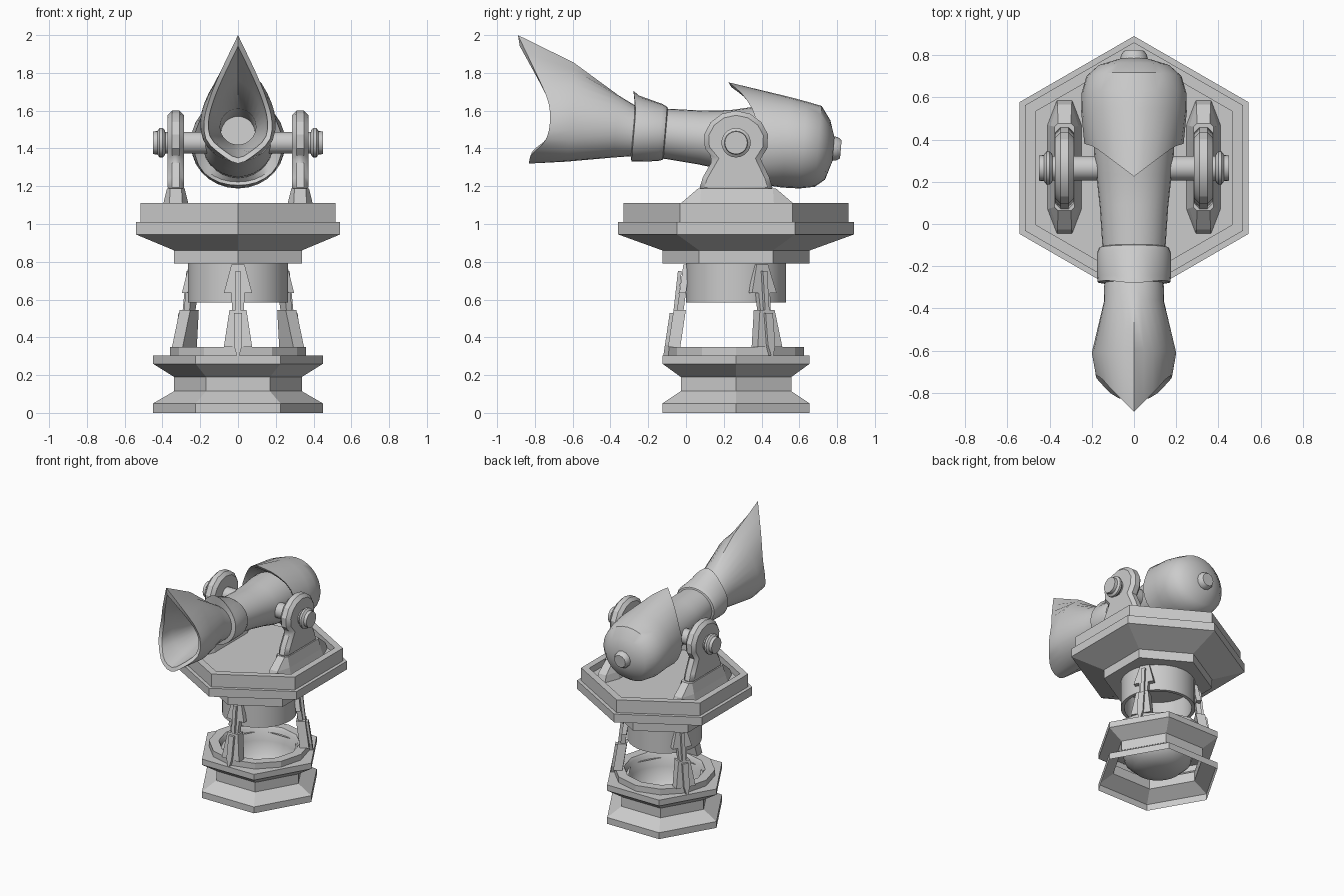
import bpy, bmesh
from math import sin, cos, pi, radians
from mathutils import Matrix, Vector

if "Cube" in bpy.data.objects:
    bpy.data.objects.remove(bpy.data.objects["Cube"])

CY = 0.265                      # pedestal centre in y
CENTRE = Matrix.Translation((0, CY, 0))


def finish(name, bm, smooth=None, bevel=0):
    bmesh.ops.remove_doubles(bm, verts=bm.verts, dist=1e-5)
    bmesh.ops.recalc_face_normals(bm, faces=bm.faces)
    me = bpy.data.meshes.new(name)
    bm.to_mesh(me)
    bm.free()
    ob = bpy.data.objects.new(name, me)
    bpy.context.collection.objects.link(ob)
    if bevel:
        m = ob.modifiers.new("bevel", 'BEVEL')
        m.width, m.segments, m.limit_method, m.angle_limit = bevel, 1, 'ANGLE', radians(60)
    if smooth:
        bpy.ops.object.select_all(action='DESELECT')
        ob.select_set(True)
        bpy.context.view_layer.objects.active = ob
        bpy.ops.object.shade_smooth_by_angle(angle=radians(smooth))
    return ob


def loft(name, rings, smooth=None, cap=(False, False), bevel=0):
    """Skin a list of equally long closed rings."""
    bm = bmesh.new()
    vs = [[bm.verts.new(p) for p in r] for r in rings]
    n = len(vs[0])
    for a, b in zip(vs, vs[1:]):
        for i in range(n):
            bm.faces.new((a[i], a[(i + 1) % n], b[(i + 1) % n], b[i]))
    if cap[0]:
        bm.faces.new(vs[0])
    if cap[1]:
        bm.faces.new(vs[-1])
    return finish(name, bm, smooth, bevel)


def lathe(name, profile, sides, mat=CENTRE, turn=0, smooth=None, cap=(False, False)):
    """Turn (radius, height) points; the first corner lies at angle turn."""
    rings = [[mat @ Vector((r * cos(turn + 2 * pi * i / sides),
                            r * sin(turn + 2 * pi * i / sides), h))
              for i in range(sides)] for r, h in profile]
    return loft(name, rings, smooth, cap)


# ---- pedestal ----
lathe("base", [(.45, 0), (.45, .05), (.338, .115), (.338, .19), (.45, .26),
               (.45, .305), (.29, .305)], 6)
lathe("base_ring", [(.36, .305), (.36, .35), (.29, .35)], 12)
lathe("base_cup", [(.29, .35), (.275, .33), (.262, .24), (.235, .15), (.17, .09), (.08, .065)],
      24, smooth=40, cap=(False, True))
lathe("swivel_drum", [(.265, .79), (.265, .585), (.24, .585), (.24, .77)], 32,
      smooth=40, cap=(False, True))
lathe("platform", [(.39, .79), (.39, .86), (.625, .945), (.625, 1.01), (.595, 1.01),
                   (.595, 1.11), (.537, 1.11), (.537, 1.06)], 6, turn=pi / 2, cap=(True, True))


# ---- three support struts ----
def strut_part(name, ang, half, r0, k, thick):
    """Mirrored (u, z) outline, leaning inward by k, placed around the drum."""
    outline = half + [(-u, z) for u, z in reversed(half)]
    rot = CENTRE @ Matrix.Rotation(ang, 4, 'Z')
    rings = [[rot @ Vector((r0 - k * (z - .35) - t, u, z)) for u, z in outline]
             for t in (0, thick)]
    loft(name, rings, cap=(True, True))


for n, deg in enumerate((-90, 30, 150)):
    a = radians(deg)
    strut_part(f"strut_foot_{n}", a, [(.075, .35), (.045, .545)], .36, .15, .065)
    strut_part(f"strut_head_{n}", a, [(.03, .5), (.035, .635), (.075, .635), (.035, .785)],
               .34, .14, .035)
    strut_part(f"strut_rod_{n}", a, [(.013, .5), (.013, .75)], .352, .11, .02)
    strut_part(f"strut_pin_{n}", a, [(.006, .30), (.022, .36), (.022, .53)], .378, .15, .03)

# ---- yoke brackets and axle ends ----
PIVOT_Z = 1.43
arch = [(.065, 1.17), (.09, 1.25), (.145, 1.345), (.10, 1.40)]
arch += [(CY + .175 * cos(t), PIVOT_Z + .17 * sin(t))
         for t in [radians(165 - 25 * i) for i in range(7)]]
arch += [(.43, 1.40), (.395, 1.345), (.44, 1.25), (.465, 1.17)]


def foot_ring(hx, hy, cx, cy, z, x0):
    q = [(hx, cy), (cx, hy), (-cx, hy), (-hx, cy), (-hx, -cy), (-cx, -hy), (cx, -hy), (hx, -cy)]
    return [(x0 + x, .27 + y, z) for x, y in q]


for s, side in ((-1, "left"), (1, "right")):
    loft(f"bracket_{side}", [[(s * x, y, z) for y, z in arch] for x in (.285, .373)],
         cap=(True, True), bevel=.024, smooth=25)
    loft(f"bracket_foot_{side}", [foot_ring(.08, .315, .036, .2, 1.06, s * .329),
                                  foot_ring(.066, .297, .034, .195, 1.11, s * .329),
                                  foot_ring(.047, .207, .03, .19, 1.187, s * .329)],
         cap=(True, True))
    m = Matrix.Translation((0, CY, PIVOT_Z)) @ Matrix.Rotation(s * pi / 2, 4, 'Y')
    lathe(f"axle_{side}", [(.058, .1), (.058, .385), (.07, .39), (.078, .4), (.078, .415),
                           (.062, .427), (.06, .45)], 20, m, smooth=35, cap=(True, True))

# ---- gun: rings of N * 2 points, index 0 at the top ----
N = 14


def oval(y, top, bot, rx, peak=0):
    """Ring square to the slightly raised barrel axis, with an optional top peak."""
    zc, rz = (top + bot) / 2, (top - bot) / 2
    out = []
    for i in range(2 * N):
        t = pi * i / N
        up = peak * max(0, cos(t)) ** 5
        out.append((rx * sin(t), y + .087 * rz * cos(t) - up * .35, zc + rz * cos(t) + up))
    return out


def shaped(keys):
    """Smooth ring through half-outline keys (x, y, z) running from top to bottom."""
    k = [Vector(p) for p in keys]
    ext = [k[0] * 2 - k[1]] + k + [Vector((-k[-2].x, k[-2].y, k[-2].z))]
    half = []
    for i in range(N + 1):
        f = i / N * (len(k) - 1)
        j = min(int(f), len(k) - 2)
        t = f - j
        a, b, c, d = ext[j:j + 4]
        half.append(.5 * (2 * b + (c - a) * t + (2 * a - 5 * b + 4 * c - d) * t ** 2
                          + (3 * b - a - 3 * c + d) * t ** 3))
    return half + [Vector((-p.x, p.y, p.z)) for p in half[-2:0:-1]]


def shrink(ring, f, centre, dy=0):
    c = Vector(centre)
    return [Vector((c.x + (p.x - c.x) * f, p.y + dy, c.z + (p.z - c.z) * f)) for p in ring]


# barrel between collar and breech
loft("barrel", [oval(-.25, 1.61, 1.36, .13), oval(-.10, 1.61, 1.345, .15),
                oval(.08, 1.60, 1.315, .162), oval(.22, 1.603, 1.285, .177),
                oval(.34, 1.62, 1.25, .19), oval(.5, 1.62, 1.24, .19)],
     smooth=40, cap=(False, True))

# collar with a small raised peak
loft("collar", [oval(-.105, 1.605, 1.35, .14), oval(-.112, 1.62, 1.34, .165),
                oval(-.137, 1.635, 1.333, .175), oval(-.25, 1.645, 1.33, .175, .035),
                oval(-.275, 1.655, 1.33, .172, .05), oval(-.28, 1.62, 1.36, .14)], smooth=35)

# flared muzzle with a tall pointed lip and a hollow bore
rim = shaped([(0, -.89, 2.0), (.10, -.79, 1.79), (.155, -.73, 1.65), (.18, -.72, 1.54),
              (.165, -.745, 1.44), (.085, -.82, 1.365), (0, -.83, 1.32)])
flare = shaped([(0, -.595, 1.855), (.105, -.60, 1.77), (.17, -.605, 1.66), (.2, -.61, 1.545),
                (.178, -.62, 1.43), (.1, -.63, 1.355), (0, -.635, 1.33)])
lip = shrink(rim, .87, (0, 0, 1.55), .01)
loft("muzzle", [oval(-.26, 1.615, 1.36, .14), oval(-.37, 1.68, 1.352, .143), flare, rim, lip,
                shrink(flare, .72, (0, 0, 1.53)), oval(-.42, 1.61, 1.42, .095),
                oval(-.15, 1.57, 1.39, .09)], smooth=35, cap=(False, True))

# breech shell with a forward peak, and its end knob
edge = shaped([(0, .225, 1.75), (.10, .30, 1.685), (.19, .365, 1.575), (.235, .38, 1.43),
               (.2, .395, 1.295), (.11, .42, 1.225), (0, .43, 1.205)])
loft("breech", [oval(.43, 1.60, 1.25, .18), shrink(edge, .92, (0, 0, 1.43), .015), edge,
                oval(.53, 1.672, 1.193, .25), oval(.62, 1.648, 1.188, .248),
                oval(.70, 1.625, 1.197, .225), oval(.75, 1.55, 1.235, .17),
                oval(.78, 1.46, 1.33, .075)], smooth=40, cap=(False, True))
knob = Matrix.Translation((0, .77, 1.4)) @ Matrix.Rotation(radians(-95), 4, 'X')
lathe("breech_knob", [(.066, 0), (.062, .03), (.048, .05)], 12, knob, smooth=30, cap=(True, True))
